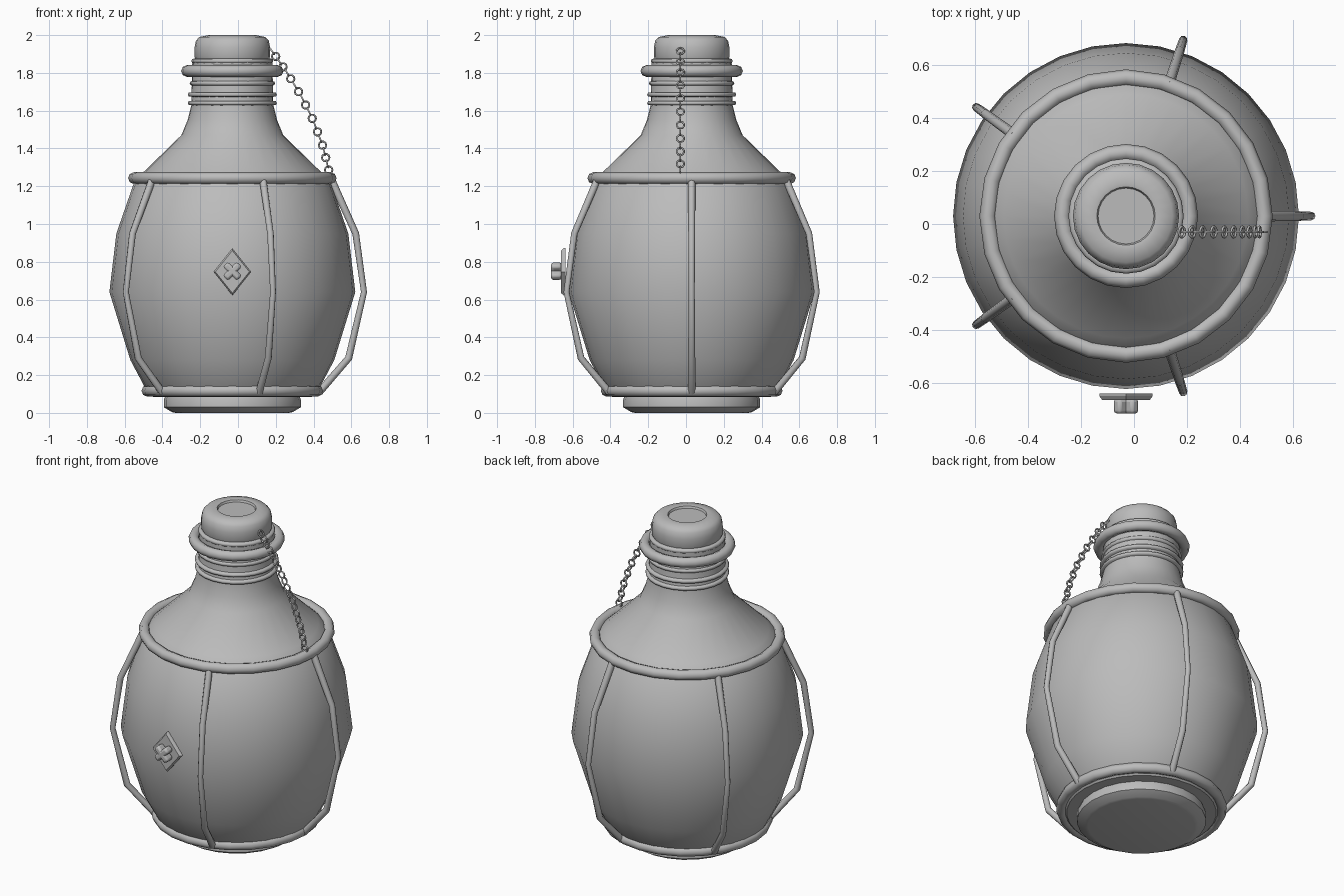
import bpy, bmesh, math
from mathutils import Vector, Matrix

old = bpy.data.objects.get("Cube")
if old:
    bpy.data.objects.remove(old, do_unlink=True)

CX, CY = -0.03, 0.03          # axis of the flask
GREY = (0.5, 0.5, 0.5, 1)

mat = bpy.data.materials.new("plain_grey")
mat.use_nodes = True
mat.diffuse_color = GREY
mat.node_tree.nodes["Principled BSDF"].inputs["Base Color"].default_value = GREY


def finish(obj, name, angle=40):
    obj.name = name
    obj.data.materials.append(mat)
    bpy.ops.object.select_all(action='DESELECT')
    obj.select_set(True)
    bpy.context.view_layer.objects.active = obj
    bpy.ops.object.shade_smooth_by_angle(angle=math.radians(angle))
    return obj


def from_bmesh(bm, name, angle=40):
    bmesh.ops.recalc_face_normals(bm, faces=bm.faces)
    mesh = bpy.data.meshes.new(name)
    bm.to_mesh(mesh)
    bm.free()
    obj = bpy.data.objects.new(name, mesh)
    bpy.context.collection.objects.link(obj)
    return finish(obj, name, angle)


def skin(bm, rings):
    """Bridge equal rings of vertices and cap both ends."""
    n = len(rings[0])
    for a, b in zip(rings, rings[1:]):
        for i in range(n):
            j = (i + 1) % n
            bm.faces.new((a[i], a[j], b[j], b[i]))
    bm.faces.new(rings[0])
    bm.faces.new(rings[-1])


def lathe(name, profile, sides=32, angle=40):
    bm = bmesh.new()
    rings = []
    for r, z in profile:
        turn = [2 * math.pi * i / sides for i in range(sides)]
        rings.append([bm.verts.new((CX + r * math.cos(t), CY + r * math.sin(t), z))
                      for t in turn])
    skin(bm, rings)
    return from_bmesh(bm, name, angle)


def torus(name, loc, major, minor, segs=24, minor_segs=8, rot=None):
    bpy.ops.mesh.primitive_torus_add(
        major_radius=major, minor_radius=minor,
        major_segments=segs, minor_segments=minor_segs, location=loc)
    obj = bpy.context.object
    if rot:
        obj.rotation_euler = rot
    return finish(obj, name, 80)


# Flask body, shoulder and neck
lathe("body", [(0.42, 0.085), (0.455, 0.12), (0.54, 0.28), (0.651, 0.64),
               (0.614, 0.95), (0.515, 1.235), (0.46, 1.285), (0.27, 1.47),
               (0.237, 1.55), (0.217, 1.63), (0.212, 1.86)])
lathe("base", [(0.30, 0), (0.32, 0.004), (0.363, 0.03), (0.363, 0.07), (0.35, 0.1)], 24)

# Thin ridges around the neck
for name, r, z in (("lower_thread", 0.236, 1.64), ("middle_thread", 0.236, 1.685),
                   ("upper_thread", 0.226, 1.745), ("cap_flange", 0.217, 1.863)):
    lathe(name, [(0.2, z - 0.013), (r - 0.005, z - 0.01), (r, z),
                 (r - 0.005, z + 0.01), (0.2, z + 0.013)], 24, 60)

# Stopper with a sunken disc on top
lathe("stopper", [(0.19, 1.86), (0.2, 1.885), (0.2, 1.935), (0.193, 1.97),
                  (0.175, 1.99), (0.125, 2.0), (0.11, 1.997), (0.105, 1.985)], 24)

# Wire hoops
for name, r, z in (("neck_hoop", 0.24, 1.81), ("shoulder_hoop", 0.521, 1.243),
                   ("base_hoop", 0.45, 0.117)):
    torus(name, (CX, CY, z), r, 0.031)

# Five cage wires running between the hoops
wire = [(0.515, 1.262, 0.018), (0.54, 1.2, 0.02), (0.653, 0.95, 0.018),
        (0.697, 0.64, 0.016), (0.616, 0.29, 0.019), (0.46, 0.11, 0.02)]
for k in range(5):
    bm = bmesh.new()
    spin = Matrix.Rotation(k * math.tau / 5, 3, 'Z')
    rings = []
    for i, (r, z, thick) in enumerate(wire):
        before, after = wire[max(i - 1, 0)], wire[min(i + 1, len(wire) - 1)]
        along = Vector((after[0] - before[0], 0, after[1] - before[1])).normalized()
        side = Vector((0, 1, 0))
        out = along.cross(side)
        ring = []
        for s in range(8):
            a = s * math.tau / 8
            p = Vector((r, 0, z)) + thick * (math.cos(a) * out + math.sin(a) * side)
            ring.append(bm.verts.new(spin @ p + Vector((CX, CY, 0))))
        rings.append(ring)
    skin(bm, rings)
    from_bmesh(bm, f"cage_wire_{k + 1}", 60)

# Chain from the stopper down to the shoulder hoop
path = [Vector((x, -0.03, z)) for x, z in
        ((0.18, 1.915), (0.254, 1.81), (0.333, 1.68), (0.40, 1.545),
         (0.45, 1.41), (0.48, 1.286))]
LINKS = 20
for i in range(LINKS):
    t = i / (LINKS - 1) * (len(path) - 1)
    k = min(int(t), len(path) - 2)
    pos = path[k].lerp(path[k + 1], t - k)
    # Links alternate between facing front and facing sideways
    d = path[k + 1] - path[k]
    lean = math.atan2(d.x, -d.z)
    rot = (math.pi / 2, 0, 0) if i % 2 else (0, math.pi / 2 - lean, 0)
    torus(f"chain_link_{i + 1}", pos, 0.02, 0.005, 10, 6, rot)

# Diamond plate on the front, slightly narrower at its face
bm = bmesh.new()
rings = []
for y, s in ((-0.638, 1), (-0.648, 1), (-0.662, 0.9)):
    rings.append([bm.verts.new((CX + dx * s, y, 0.747 + dz * s))
                  for dx, dz in ((0.1, 0), (0, 0.125), (-0.1, 0), (0, -0.125))])
skin(bm, rings)
from_bmesh(bm, "diamond_plate", 20)

# Raised diagonal cross with rounded arms
for name, tilt in (("cross_bar_left", 45), ("cross_bar_right", -45)):
    bpy.ops.mesh.primitive_cube_add(size=1, location=(CX, -0.686, 0.75),
                                    rotation=(0, math.radians(tilt), 0))
    bar = bpy.context.object
    bar.data.transform(Matrix.Diagonal((0.105, 0.056, 0.038, 1)))
    bevel = bar.modifiers.new("rounding", 'BEVEL')
    bevel.width = 0.012
    bevel.segments = 2
    finish(bar, name)
